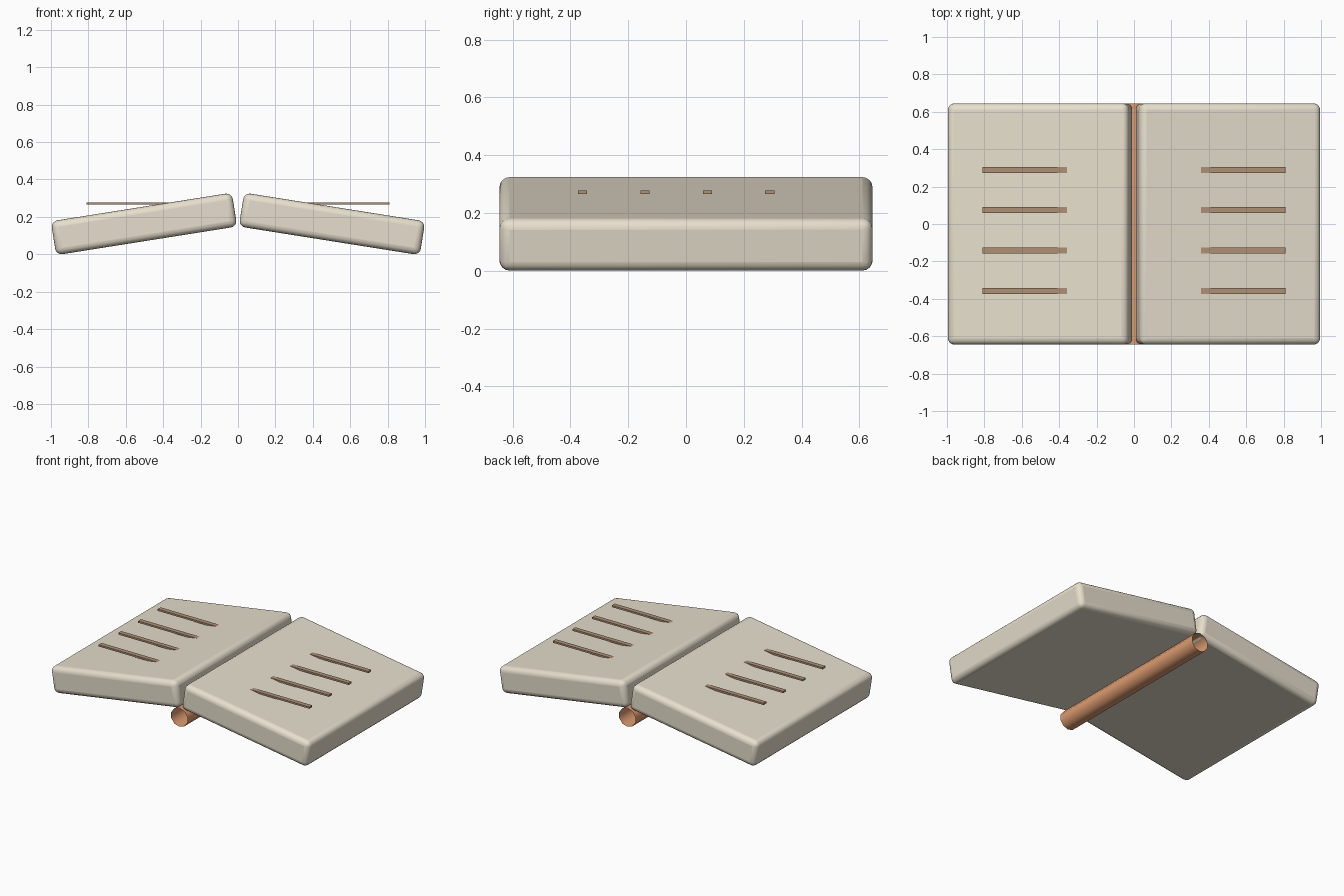
import bpy
from math import radians

if "Cube" in bpy.data.objects:
    bpy.data.objects.remove(bpy.data.objects["Cube"])

def material(name, rgb):
    m = bpy.data.materials.new(name)
    m.diffuse_color = (*rgb, 1)
    m.use_nodes = True
    m.node_tree.nodes["Principled BSDF"].inputs["Base Color"].default_value = m.diffuse_color
    return m

cream = material("cream_paper", (0.80, 0.74, 0.61))
copper = material("copper", (0.72, 0.33, 0.16))
brown = material("brown_ink", (0.42, 0.28, 0.18))

def box(name, loc, size, mat, tilt=0.0, bevel=0.0):
    bpy.ops.mesh.primitive_cube_add(size=1, location=loc)
    o = bpy.context.object
    o.name = name
    o.scale = size
    bpy.ops.object.transform_apply(location=False, rotation=False, scale=True)
    o.rotation_euler[1] = tilt
    o.data.materials.append(mat)
    if bevel:
        b = o.modifiers.new("rounded_edges", 'BEVEL')
        b.width = bevel
        b.segments = 4
        bpy.ops.object.shade_smooth_by_angle(angle=radians(35))
    return o

for side, s in (("left", -1), ("right", 1)):
    # Thick rounded page block, sloping down away from the spine
    box(f"{side}_page_block", (s * 0.5025, 0, 0.1625), (0.98, 1.29, 0.183),
        cream, s * radians(9), 0.035)
    # Level text bars, their inner ends sunk in the page
    for i in range(4):
        box(f"{side}_text_bar_{i + 1}", (s * 0.5, -0.358 + 0.216 * i, 0.272),
            (0.62, 0.032, 0.012), brown)

# Open-ended spine tube under the gap
bpy.ops.mesh.primitive_cylinder_add(vertices=10, radius=0.065, depth=1.29,
                                    end_fill_type='NOTHING', location=(0, 0, 0.093),
                                    rotation=(radians(90), 0, 0))
spine = bpy.context.object
spine.name = "spine_tube"
spine.data.materials.append(copper)
bpy.ops.object.shade_smooth_by_angle(angle=radians(40))
